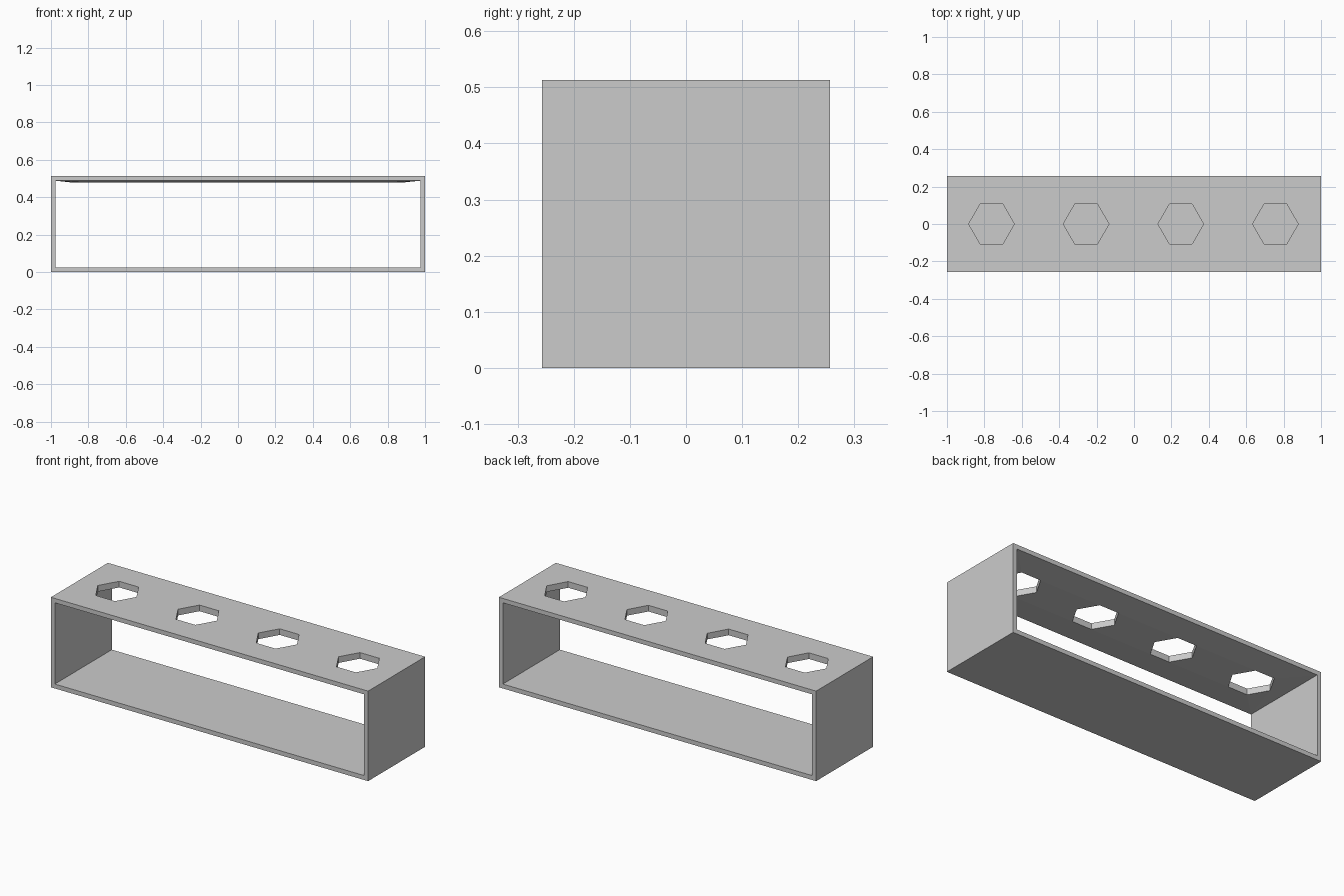
import bpy, bmesh
from math import cos, sin, pi

if "Cube" in bpy.data.objects:
    bpy.data.objects.remove(bpy.data.objects["Cube"])

X, Y, H = 1.0, 0.2565, 0.513      # half length, half depth, height
T = 0.025                         # wall thickness
HOLES = [-0.762 + 0.506 * i for i in range(4)]
R, LIP_Z = 0.122, 0.478           # hole radius, underside height at the holes

bm = bmesh.new()


def loop(points):
    verts = [bm.verts.new(p) for p in points]
    edges = [bm.edges.new((verts[i], verts[i - 1])) for i in range(len(verts))]
    return verts, edges


def band(a, b):
    for i in range(len(a)):
        bm.faces.new((a[i - 1], a[i], b[i], b[i - 1]))


def pierced_sheet(half_x, z):
    """Flat rectangle with a row of hexagonal holes; returns the hole loops."""
    _, edges = loop([(-half_x, -Y, z), (half_x, -Y, z), (half_x, Y, z), (-half_x, Y, z)])
    holes = []
    for cx in HOLES:
        v, e = loop([(cx + R * cos(k * pi / 3), R * sin(k * pi / 3), z) for k in range(6)])
        holes.append(v)
        edges += e
    bmesh.ops.triangle_fill(bm, use_beauty=True, edges=edges, normal=(0, 0, 1))
    return holes


# Top panel: flat above, underside dipping slightly towards the holes
upper = pierced_sheet(X, H)
lower = pierced_sheet(X - T, H - T)
for a, b in zip(upper, lower):
    for v in b:
        v.co.z = LIP_Z
    band(a, b)


# Rectangular tube: end walls and floor, with front and back rims
def rect(inset, y):
    x, z0, z1 = X - inset, inset, H - inset
    return [bm.verts.new(p) for p in
            ((-x, y, z1), (-x, y, z0), (x, y, z0), (x, y, z1))]


outer = [rect(0, y) for y in (-Y, Y)]
inner = [rect(T, y) for y in (-Y, Y)]
for front, back in (outer, inner):
    for i in range(3):
        bm.faces.new((front[i], front[i + 1], back[i + 1], back[i]))
for o, n in zip(outer, inner):
    band(o, n)

bmesh.ops.remove_doubles(bm, verts=bm.verts, dist=1e-5)
bmesh.ops.recalc_face_normals(bm, faces=bm.faces)

mesh = bpy.data.meshes.new("rack_frame")
bm.to_mesh(mesh)
bm.free()
bpy.context.collection.objects.link(bpy.data.objects.new("rack_frame", mesh))
